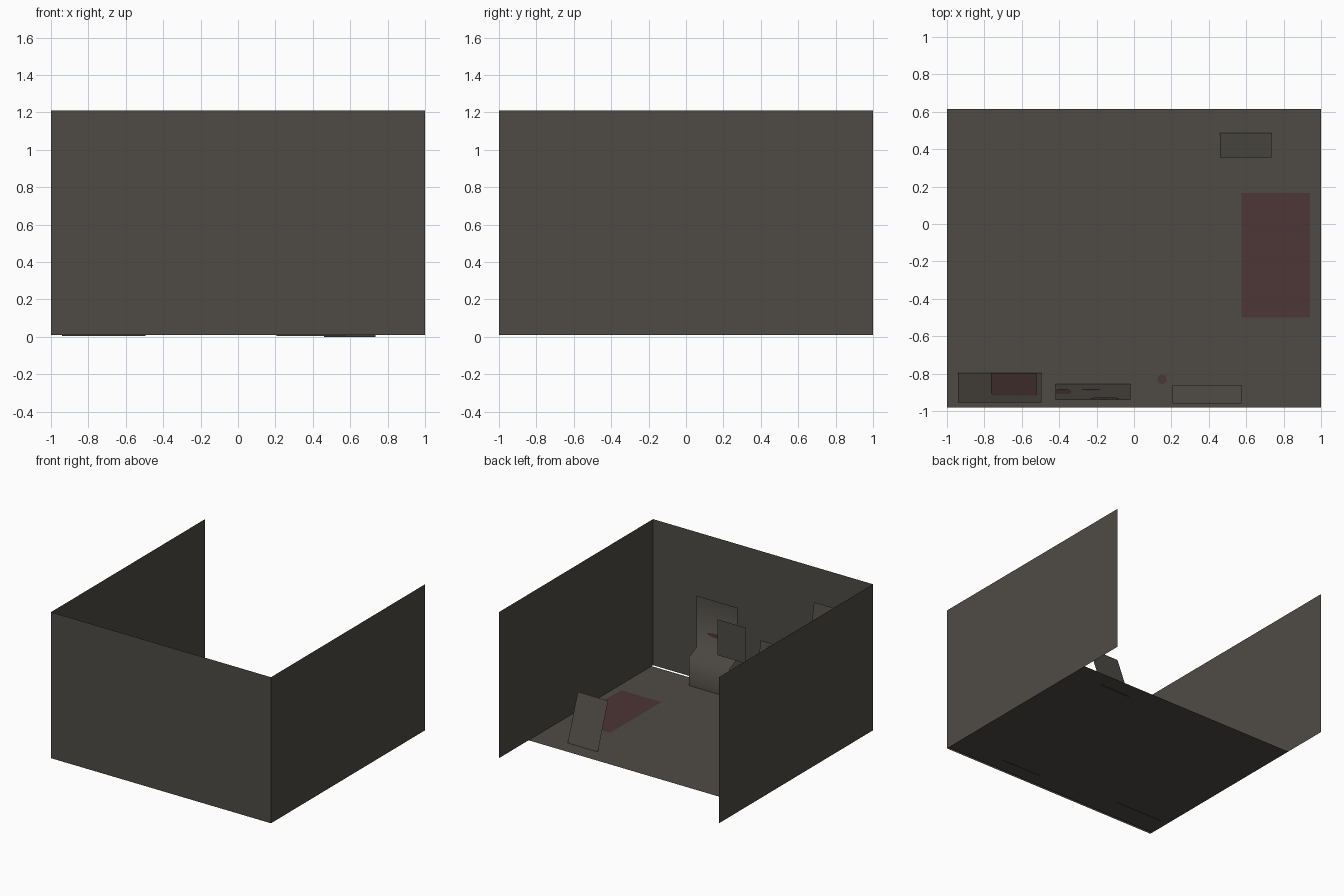
import bpy, math

if "Cube" in bpy.data.objects:
    bpy.data.objects.remove(bpy.data.objects["Cube"])


def material(name, rgb):
    m = bpy.data.materials.new(name)
    m.diffuse_color = (*rgb, 1.0)
    m.use_nodes = True
    m.node_tree.nodes["Principled BSDF"].inputs["Base Color"].default_value = m.diffuse_color
    return m


STONE = material("dark warm grey", (0.078, 0.071, 0.061))
RED = material("dull dark red", (0.074, 0.037, 0.038))


def make(name, verts, faces, mat, smooth=False):
    me = bpy.data.meshes.new(name)
    me.from_pydata(verts, [], faces)
    me.materials.append(mat)
    for p in me.polygons:
        p.use_smooth = smooth
    ob = bpy.data.objects.new(name, me)
    bpy.context.collection.objects.link(ob)
    return ob


def sheet(name, x0, x1, profile, mat=STONE, smooth=False):
    """Thin panel: a (y, z) profile swept from x0 to x1, facing the room."""
    verts = []
    for y, z in profile:
        verts += [(x0, y, z), (x1, y, z)]
    faces = [(2 * i, 2 * i + 1, 2 * i + 3, 2 * i + 2)
             for i in range(len(profile) - 1)]
    return make(name, verts, faces, mat, smooth)


def patch(name, outline, place):
    """Flat red mark; place() maps a 2D outline onto its panel."""
    return make(name, [place(a, b) for a, b in outline],
                [tuple(range(len(outline)))], RED)


def oval(cx, cy, rx, ry, n=20):
    return [(cx + rx * math.cos(2 * math.pi * i / n),
             cy + ry * math.sin(2 * math.pi * i / n)) for i in range(n)]


def on_lean(profile):
    """Places (x, z) points just in front of a straight leaning panel."""
    (y0, z0), (y1, z1) = profile
    return lambda x, z: (x, y0 + (y1 - y0) * (z - z0) / (z1 - z0) + 0.002, z)


# room: floor, front wall and two side walls
sheet("floor", -1, 1, [(-0.98, 0.01), (0.615, 0.01)])
sheet("front_wall", -1, 1, [(-1, 1.21), (-1, 0.01)])
for side, x in (("left", -1), ("right", 1)):
    quad = [(x, -1, 0.01), (x, 1, 0.01), (x, 1, 1.21), (x, -1, 1.21)]
    make(side + "_wall", quad, [(0, 1, 2, 3) if x < 0 else (3, 2, 1, 0)], STONE)

# rug and round spot on the floor
sheet("rug", 0.575, 0.94, [(-0.5, 0.012), (0.165, 0.012)], RED)
patch("floor_spot", oval(0.15, -0.83, 0.025, 0.025),
      lambda x, y: (x, y, 0.012))

# small leaning board at the open end
sheet("leaning_board", 0.46, 0.735, [(0.355, 0.38), (0.49, 0.0)])

# folded seat panel with red mark on its back
sheet("seat_panel", 0.205, 0.575,
      [(-0.96, 0.71), (-0.96, 0.29), (-0.86, 0.245), (-0.86, 0.005)],
      smooth=True)
patch("seat_mark", oval(0.36, 0.425, 0.12, 0.018),
      lambda x, z: (x, -0.957, z))

# tall leaning panel with a red field, rounded at its upper outer corner
tall = [(-0.955, 0.945), (-0.795, 0.005)]
sheet("tall_panel", -0.94, -0.495, tall)
corner = [(-0.735 - 0.03 * math.sin(t * math.pi / 10),
           0.63 + 0.11 * math.cos(t * math.pi / 10)) for t in range(6)]
patch("tall_panel_field", [(-0.52, 0.74)] + corner +
      [(-0.765, 0.03), (-0.52, 0.03)], on_lean(tall))

# low leaning panel with three red marks
low = [(-0.94, 0.51), (-0.855, 0.012)]
sheet("low_panel", -0.42, -0.02, low)
for i, (cx, cz, rx, rz) in enumerate([(-0.38, 0.26, 0.04, 0.085),
                                      (-0.23, 0.2, 0.05, 0.025),
                                      (-0.155, 0.475, 0.075, 0.03)]):
    patch("low_panel_mark_%d" % (i + 1), oval(cx, cz, rx, rz), on_lean(low))

# upright picture panel and wall switch
sheet("picture_panel", 0.087, 0.342, [(-0.9, 0.60), (-0.9, 0.306)])
sheet("wall_switch", 0.636, 0.709, [(-0.992, 0.54), (-0.992, 0.45)])
